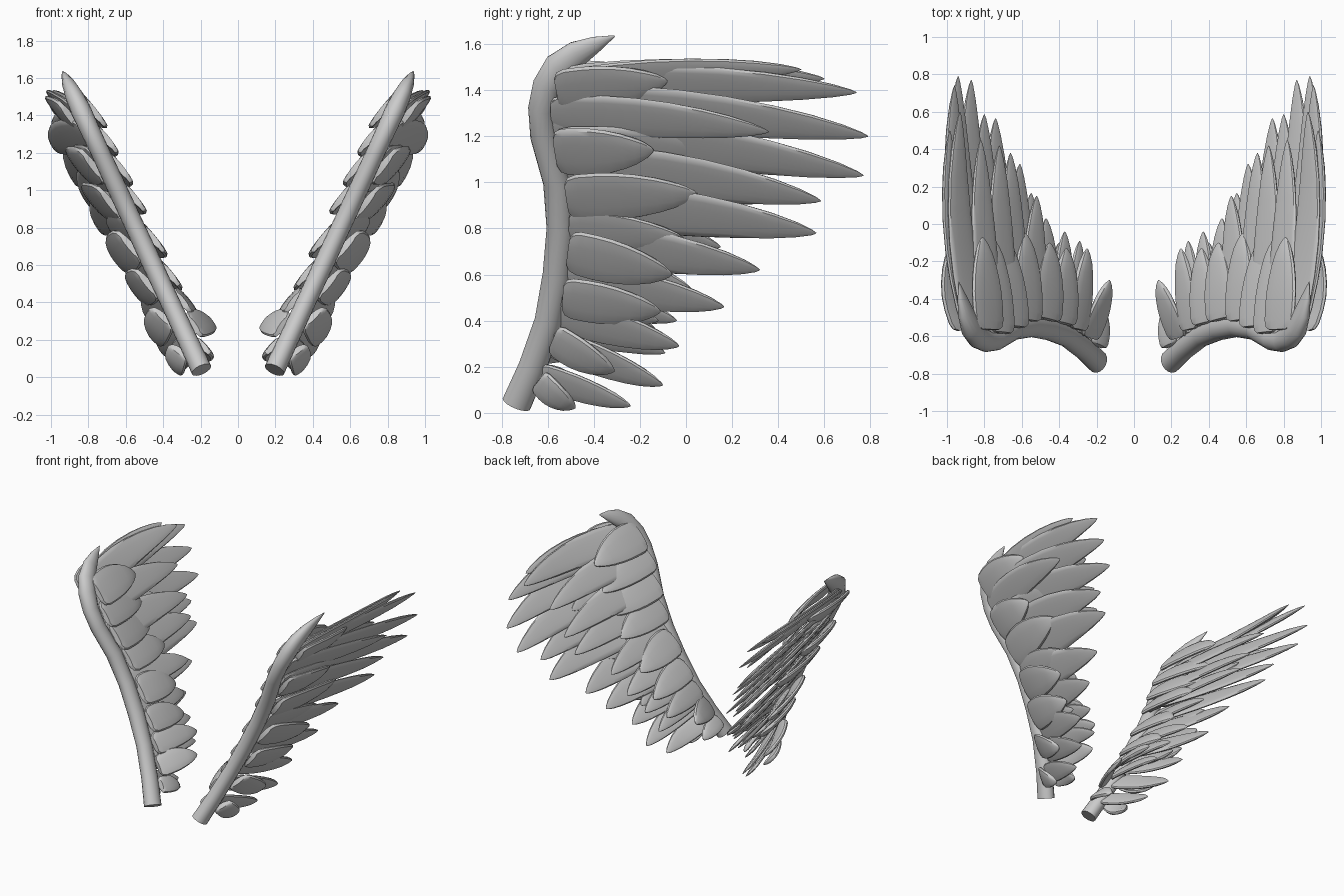
import bpy, bmesh, math
from mathutils import Vector

old = bpy.data.objects.get("Cube")
if old:
    bpy.data.objects.remove(old, do_unlink=True)

grey = bpy.data.materials.new("feather_grey")
grey.use_nodes = True
colour = (0.6, 0.6, 0.6, 1)
grey.diffuse_color = colour
grey.node_tree.nodes["Principled BSDF"].inputs["Base Color"].default_value = colour

# The arm leans outward; each blade is twisted so its upper edge sits further out
OUT = Vector((0.908, 0, -0.42))
BLADE = Vector((0.62, 0, 0.785))

# Arm bone path: (height, depth, radius)
ARM = [(0.04, -0.735, 0.065), (0.2, -0.665, 0.062), (0.4, -0.597, 0.06),
       (0.6, -0.56, 0.062), (0.8, -0.545, 0.06), (1.0, -0.56, 0.06),
       (1.2, -0.618, 0.058), (1.32, -0.625, 0.06), (1.42, -0.6, 0.066),
       (1.5, -0.55, 0.07), (1.56, -0.47, 0.06), (1.6, -0.39, 0.037),
       (1.635, -0.31, 0.004)]

# Feather outline: (position along the length, share of full width)
OUTLINE = [(0, 0.6), (0.03, 0.85), (0.1, 0.97), (0.25, 1), (0.4, 0.98), (0.55, 0.89),
           (0.7, 0.73), (0.82, 0.54), (0.92, 0.32), (0.98, 0.13), (1, 0.02)]


def arm_point(z):
    """Point on the arm at a height."""
    for (z0, y0, _), (z1, y1, _) in zip(ARM, ARM[1:]):
        if z <= z1:
            break
    t = (z - z0) / (z1 - z0)
    return Vector((0.2 + 0.465 * (z - 0.05), y0 + t * (y1 - y0), z))


def loft(bm, rings):
    """Skin a list of point rings and cap both ends."""
    loops = [[bm.verts.new(p) for p in ring] for ring in rings]
    n = len(loops[0])
    for a, b in zip(loops, loops[1:]):
        for i in range(n):
            j = (i + 1) % n
            bm.faces.new((a[i], a[j], b[j], b[i]))
    bm.faces.new(loops[0][::-1])
    bm.faces.new(loops[-1])


def ring(centre, u, v, power=1.0, n=16):
    pts = []
    for i in range(n):
        a = math.tau * i / n
        s = math.sin(a)
        pts.append(centre + u * math.cos(a) + v * math.copysign(abs(s) ** power, s))
    return pts


def feather(bm, root, tip, half, thick, bulge):
    """Flat pointed blade, arched a little toward its upper edge."""
    axis = tip - root
    length = axis.length
    along = axis.normalized()
    wide = (BLADE - along * BLADE.dot(along)).normalized()
    flat = along.cross(wide)
    if flat.dot(OUT) < 0:
        flat = -flat
    rings = []
    for t, w in OUTLINE:
        arch = 4 * t * (1 - t)
        c = root + axis * t + wide * (0.035 * length * arch) + flat * (bulge * arch)
        rings.append(ring(c, wide * half * w, flat * thick * min(1, w * 2), 0.5))
    loft(bm, rings)


def finish(bm, name):
    """Make the object, mirrored to the other wing."""
    bmesh.ops.recalc_face_normals(bm, faces=bm.faces)
    mesh = bpy.data.meshes.new(name)
    bm.to_mesh(mesh)
    bm.free()
    mesh.materials.append(grey)
    mesh.shade_smooth()
    mesh.set_sharp_from_angle(angle=math.radians(40))
    obj = bpy.data.objects.new(name, mesh)
    bpy.context.scene.collection.objects.link(obj)
    mirror = obj.modifiers.new("other_wing", 'MIRROR')
    mirror.use_mirror_merge = False


def feather_row(name, rows, offset, thick, bulge):
    """Rows hold: root height, tip x, tip y, tip z, half width."""
    bm = bmesh.new()
    for z, x, y, tz, half in rows:
        root = arm_point(z) + OUT * offset + Vector((0, 0.04, 0))
        feather(bm, root, Vector((x, y, tz)), half, thick, bulge)
    finish(bm, name)


# Arm bone with a blunt foot and a hooked tip, thinner from the front at the hook
bm = bmesh.new()
points = [arm_point(z) for z, _, _ in ARM]
rings = []
for i, (z, _, r) in enumerate(ARM):
    tangent = (points[min(i + 1, len(points) - 1)] - points[max(i - 1, 0)]).normalized()
    u = (OUT - tangent * OUT.dot(tangent)).normalized()
    slim = min(0.86, 0.86 - (z - 1.4) * 1.6)
    rings.append(ring(points[i], u * r * slim, tangent.cross(u) * r))
loft(bm, rings)
finish(bm, "wing_arm")

# Long flight feathers in the middle layer
feather_row("flight_feathers", [
    (1.43, 0.93, 0.60, 1.45, 0.105), (1.41, 0.96, 0.74, 1.39, 0.11),
    (1.34, 0.94, 0.79, 1.20, 0.125), (1.22, 0.87, 0.77, 1.03, 0.13),
    (1.08, 0.80, 0.585, 0.92, 0.13), (0.91, 0.74, 0.565, 0.78, 0.13),
    (0.75, 0.61, 0.32, 0.62, 0.12), (0.58, 0.55, 0.165, 0.46, 0.11),
    (0.43, 0.47, -0.03, 0.29, 0.1), (0.31, 0.40, -0.10, 0.12, 0.09),
    (0.17, 0.33, -0.24, 0.03, 0.075)], 0.01, 0.014, 0.02)

# Middle length feathers on the outer side
feather_row("outer_secondary_feathers", [
    (1.43, 0.985, 0.50, 1.49, 0.09), (1.31, 0.985, 0.36, 1.22, 0.11),
    (1.17, 0.83, 0.17, 1.13, 0.11), (1.32, 0.88, -0.10, 1.28, 0.09),
    (0.82, 0.65, 0.00, 0.75, 0.1), (0.50, 0.46, -0.12, 0.40, 0.08)],
    0.03, 0.014, 0.02)

# Middle length feathers on the inner side
feather_row("inner_secondary_feathers", [
    (1.30, 0.82, 0.45, 1.24, 0.11), (1.12, 0.72, 0.42, 1.05, 0.11),
    (0.98, 0.66, 0.38, 0.92, 0.11), (0.80, 0.52, 0.15, 0.72, 0.1),
    (0.62, 0.47, 0.03, 0.53, 0.1), (0.46, 0.37, -0.04, 0.40, 0.085),
    (0.34, 0.29, -0.09, 0.26, 0.075)], -0.025, 0.014, -0.01)

# Short broad coverts on the outer side
feather_row("outer_coverts", [
    (1.42, 0.96, -0.08, 1.44, 0.125), (1.16, 0.86, -0.14, 1.14, 0.13),
    (0.96, 0.78, 0.05, 0.95, 0.13), (0.73, 0.63, -0.06, 0.60, 0.125),
    (0.53, 0.53, -0.11, 0.44, 0.115), (0.35, 0.43, -0.31, 0.18, 0.095),
    (0.17, 0.31, -0.48, 0.02, 0.075)], 0.065, 0.018, 0.025)

# Short broad coverts on the inner side
feather_row("inner_coverts", [
    (1.40, 0.81, -0.07, 1.38, 0.125), (1.25, 0.75, -0.08, 1.19, 0.11),
    (1.10, 0.69, -0.07, 1.04, 0.125), (0.94, 0.58, -0.05, 0.90, 0.115),
    (0.72, 0.45, -0.10, 0.66, 0.115), (0.53, 0.36, -0.13, 0.47, 0.1),
    (0.38, 0.25, -0.13, 0.36, 0.085), (0.25, 0.13, -0.30, 0.28, 0.085),
    (0.14, 0.17, -0.45, 0.09, 0.065)], -0.06, 0.018, -0.015)
